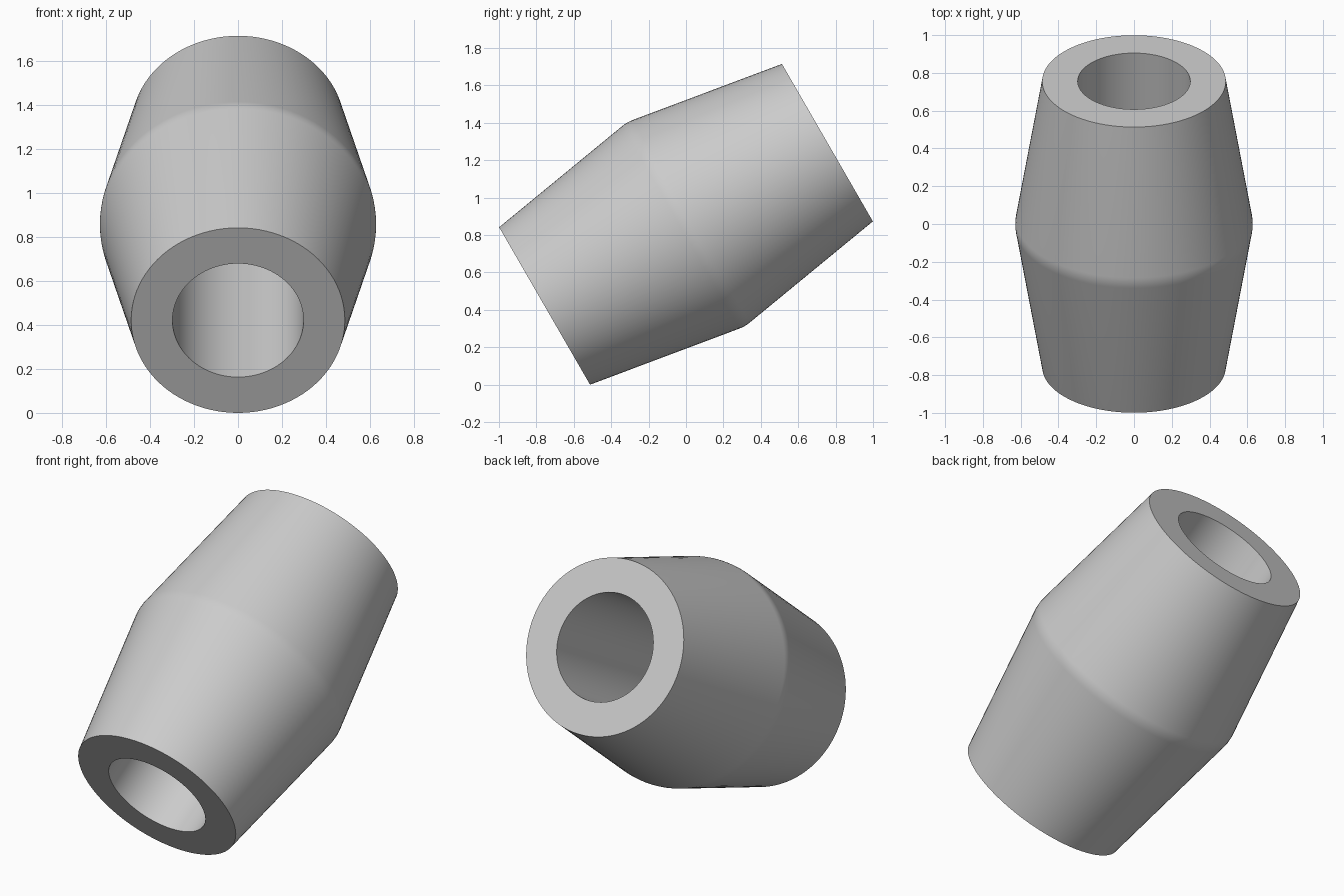
import bpy, bmesh
from math import pi, sin, cos, atan2, radians
from mathutils import Matrix, Vector

cube = bpy.data.objects.get("Cube")
if cube:
    bpy.data.objects.remove(cube, do_unlink=True)

HALF, R_END, R_MID, R_BORE = 0.873, 0.486, 0.628, 0.298
FILLET = 0.2
SIDES = 96

grey = bpy.data.materials.new("plain_grey")
grey.use_nodes = True
colour = (0.6, 0.6, 0.6, 1)
grey.diffuse_color = colour
grey.node_tree.nodes["Principled BSDF"].inputs["Base Color"].default_value = colour

# Closed wall profile: bore, end ring, taper, softly rounded ridge, taper, end ring
taper = atan2(R_MID - R_END, HALF)
ridge = []
for i in range(7):
    a = taper * (i / 3 - 1)
    ridge.append((R_MID - FILLET + FILLET * cos(a), FILLET * sin(a)))
profile = [(R_BORE, -HALF), (R_END, -HALF)] + ridge + [(R_END, HALF), (R_BORE, HALF)]

# Lathe the profile around its axis
bm = bmesh.new()
rings = []
for s in range(SIDES):
    t = 2 * pi * s / SIDES
    rings.append([bm.verts.new((r * cos(t), r * sin(t), h)) for r, h in profile])
n = len(profile)
for s in range(SIDES):
    a, b = rings[s], rings[(s + 1) % SIDES]
    for i in range(n):
        j = (i + 1) % n
        bm.faces.new((a[i], b[i], b[j], a[j]))
bmesh.ops.recalc_face_normals(bm, faces=bm.faces)

# Lean the sleeve so its axis climbs 30 degrees toward the back
bm.transform(Matrix.Rotation(radians(-60), 4, 'X'))
lift = -min(v.co.z for v in bm.verts)
bmesh.ops.translate(bm, verts=bm.verts, vec=Vector((0, 0, lift)))

mesh = bpy.data.meshes.new("tapered_sleeve")
bm.to_mesh(mesh)
bm.free()
mesh.materials.append(grey)
sleeve = bpy.data.objects.new("tapered_sleeve", mesh)
bpy.context.collection.objects.link(sleeve)

# Smooth walls with crisp end rims
bpy.ops.object.select_all(action='DESELECT')
sleeve.select_set(True)
bpy.context.view_layer.objects.active = sleeve
bpy.ops.object.shade_smooth_by_angle(angle=radians(30))
